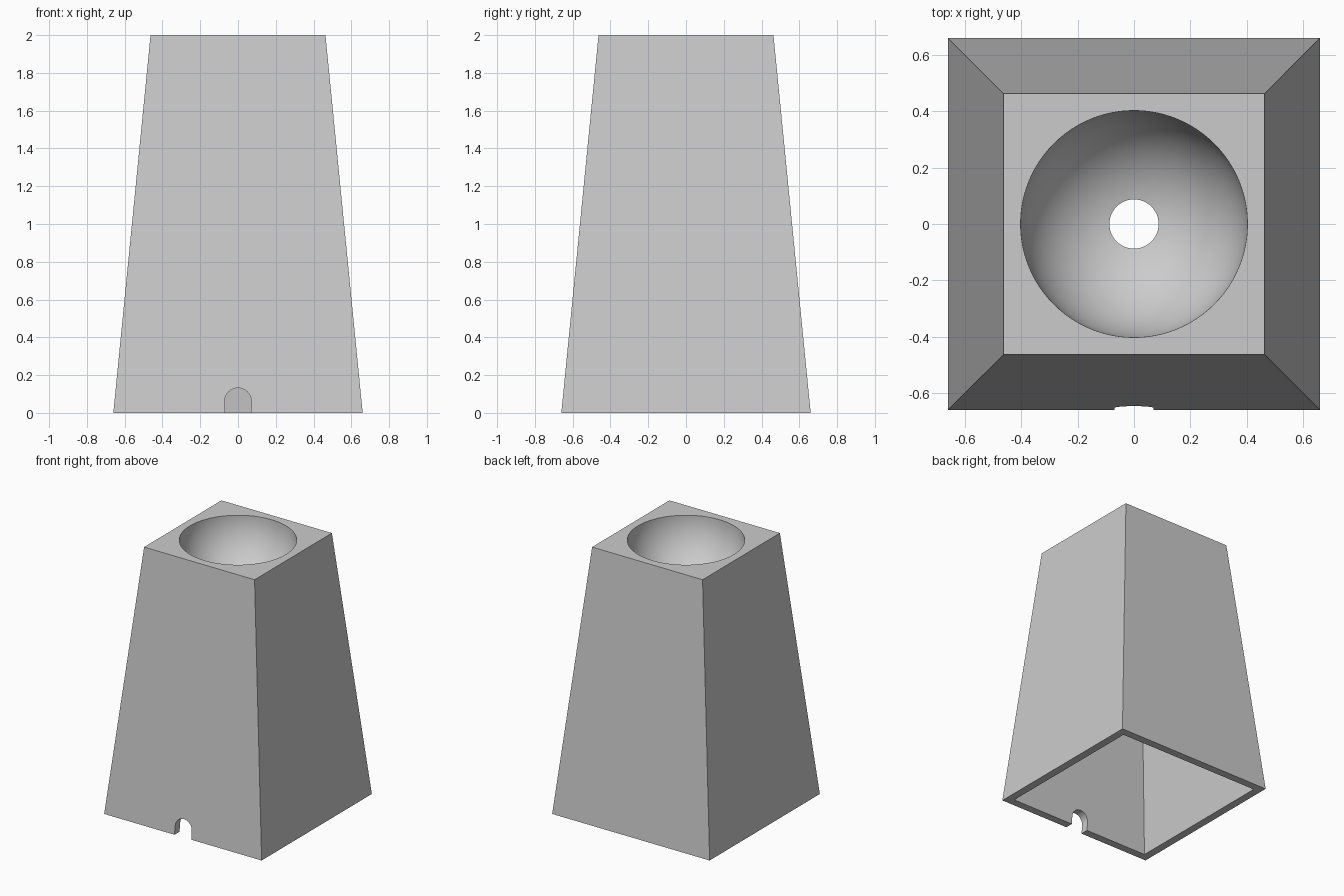
import bpy, bmesh, math

if "Cube" in bpy.data.objects:
    bpy.data.objects.remove(bpy.data.objects["Cube"])

WALL, H, BOTTOM, TOP = 0.06, 2.0, 0.66, 0.463
BOWL_R, HOLE_R = 0.403, 0.0875

stone = bpy.data.materials.new("light grey")
stone.diffuse_color = (0.6, 0.6, 0.6, 1)
stone.use_nodes = True
stone.node_tree.nodes["Principled BSDF"].inputs["Base Color"].default_value = stone.diffuse_color


def half_width(z):
    return BOTTOM + (TOP - BOTTOM) * z / H


def make(name, bm):
    bmesh.ops.recalc_face_normals(bm, faces=bm.faces)
    me = bpy.data.meshes.new(name)
    bm.to_mesh(me)
    bm.free()
    me.materials.append(stone)
    ob = bpy.data.objects.new(name, me)
    bpy.context.collection.objects.link(ob)
    return ob


def frustum(name, z0, z1, inset):
    bm = bmesh.new()
    rings = []
    for z in (z0, z1):
        w = half_width(z) - inset
        rings.append([bm.verts.new((sx * w, sy * w, z))
                      for sx, sy in ((-1, -1), (1, -1), (1, 1), (-1, 1))])
    bm.faces.new(rings[0])
    bm.faces.new(rings[1])
    for i in range(4):
        j = (i + 1) % 4
        bm.faces.new((rings[0][i], rings[0][j], rings[1][j], rings[1][i]))
    return make(name, bm)


def revolve(name, profile, n=96):
    """Closed solid from (radius, z) rings, capped at both ends."""
    bm = bmesh.new()
    rings = [[bm.verts.new((r * math.cos(math.tau * i / n),
                            r * math.sin(math.tau * i / n), z)) for i in range(n)]
             for r, z in profile]
    for a, b in zip(rings, rings[1:]):
        for i in range(n):
            j = (i + 1) % n
            bm.faces.new((a[i], a[j], b[j], b[i]))
    bm.faces.new(rings[0])
    bm.faces.new(rings[-1])
    return make(name, bm)


def bowl_profile(r, hole, steps=28):
    """Lower half of a sphere from the hole up to the rim, then straight up."""
    a0 = math.asin(hole / r)
    pts = []
    for i in range(steps + 1):
        a = a0 + (math.pi / 2 - a0) * i / steps
        pts.append((r * math.sin(a), H - r * math.cos(a)))
    return pts + [(r, H + 0.1)]


def subtract(target, cutter):
    m = target.modifiers.new("cut " + cutter.name, 'BOOLEAN')
    m.operation, m.solver, m.object = 'DIFFERENCE', 'EXACT', cutter
    bpy.context.view_layer.objects.active = target
    bpy.ops.object.modifier_apply(modifier=m.name)
    bpy.data.objects.remove(cutter)


# Tapered square body
body = frustum("tapered_body", 0, H, 0)

# Hollow inside, leaving a shell around the bowl
cavity = frustum("cavity", -0.1, H - WALL, WALL)
subtract(cavity, revolve("bowl_shell", bowl_profile(BOWL_R + WALL, 0.03)))
subtract(body, cavity)

# Round bowl in the top, with a drain hole through its floor
subtract(body, revolve("bowl", bowl_profile(BOWL_R, HOLE_R)))
subtract(body, revolve("drain_hole", [(HOLE_R, 1.4), (HOLE_R, 1.7)]))

# Arched notch at the foot of the front wall
bm = bmesh.new()
outline = [(-0.07, -0.1), (0.07, -0.1)]
outline += [(0.07 * math.cos(math.pi * i / 24), 0.062 + 0.07 * math.sin(math.pi * i / 24))
            for i in range(25)]
face = bm.faces.new([bm.verts.new((x, -0.8, z)) for x, z in outline])
ext = bmesh.ops.extrude_face_region(bm, geom=[face])
bmesh.ops.translate(bm, vec=(0, 0.4, 0),
                    verts=[v for v in ext["geom"] if isinstance(v, bmesh.types.BMVert)])
subtract(body, make("notch", bm))

bpy.ops.object.select_all(action='DESELECT')
body.select_set(True)
bpy.context.view_layer.objects.active = body
bpy.ops.object.shade_smooth_by_angle(angle=math.radians(30))
